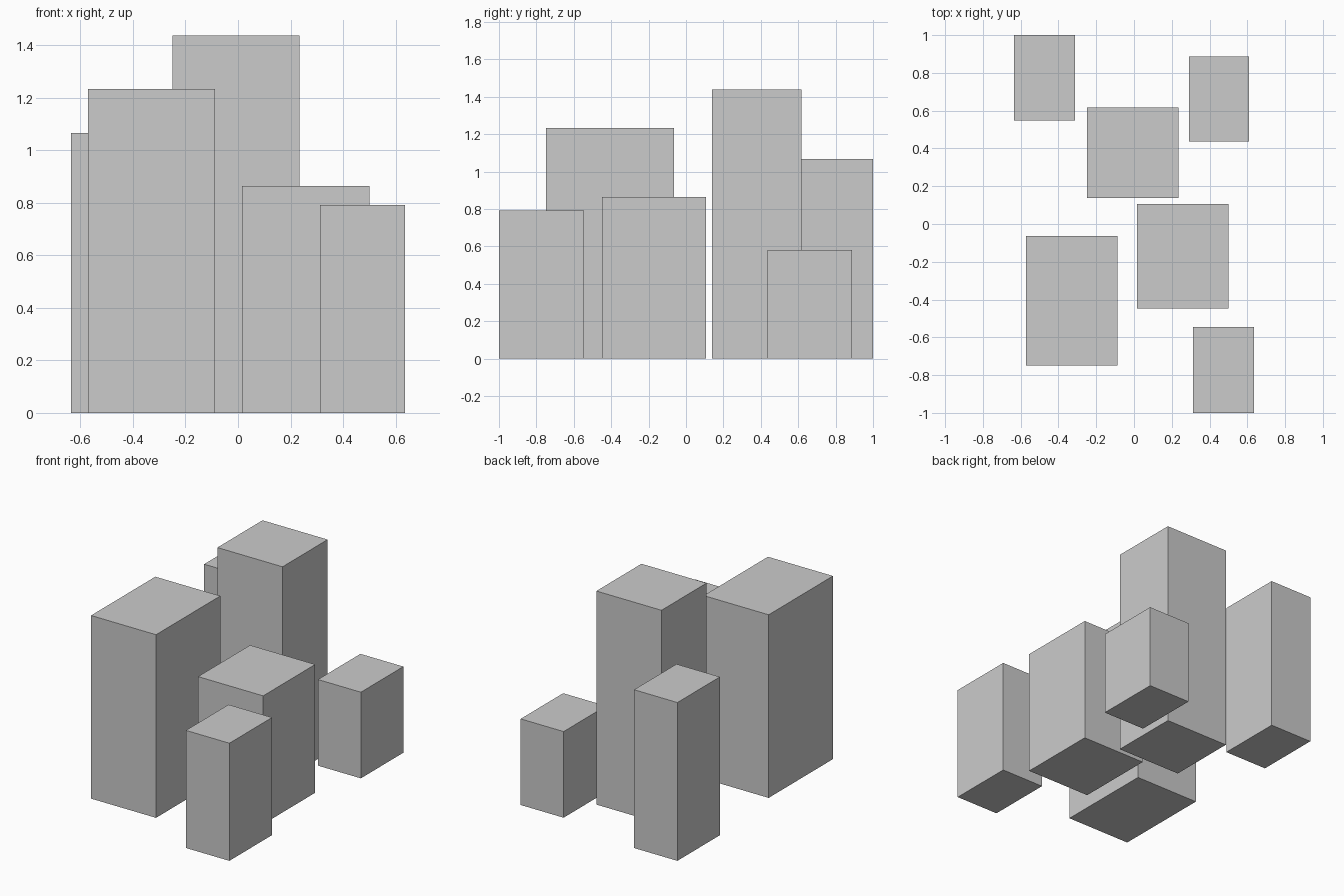
import bpy

if "Cube" in bpy.data.objects:
    bpy.data.objects.remove(bpy.data.objects["Cube"])

# Blocks: name, x range, y range, height (all stand on z = 0)
BLOCKS = [
    ("back_left_block", (-0.636, -0.313), (0.548, 1.0), 1.066),
    ("back_right_block", (0.29, 0.61), (0.436, 0.888), 0.58),
    ("tall_centre_block", (-0.25, 0.235), (0.138, 0.618), 1.438),
    ("middle_block", (0.016, 0.501), (-0.448, 0.106), 0.864),
    ("wide_left_block", (-0.571, -0.087), (-0.748, -0.064), 1.233),
    ("front_right_block", (0.312, 0.636), (-1.0, -0.546), 0.792),
]


def add_block(name, xs, ys, height):
    centre = ((xs[0] + xs[1]) / 2, (ys[0] + ys[1]) / 2, height / 2)
    bpy.ops.mesh.primitive_cube_add(size=1, location=centre)
    block = bpy.context.object
    block.name = name
    block.scale = (xs[1] - xs[0], ys[1] - ys[0], height)
    bpy.ops.object.transform_apply(location=False, rotation=False, scale=True)


for spec in BLOCKS:
    add_block(*spec)
